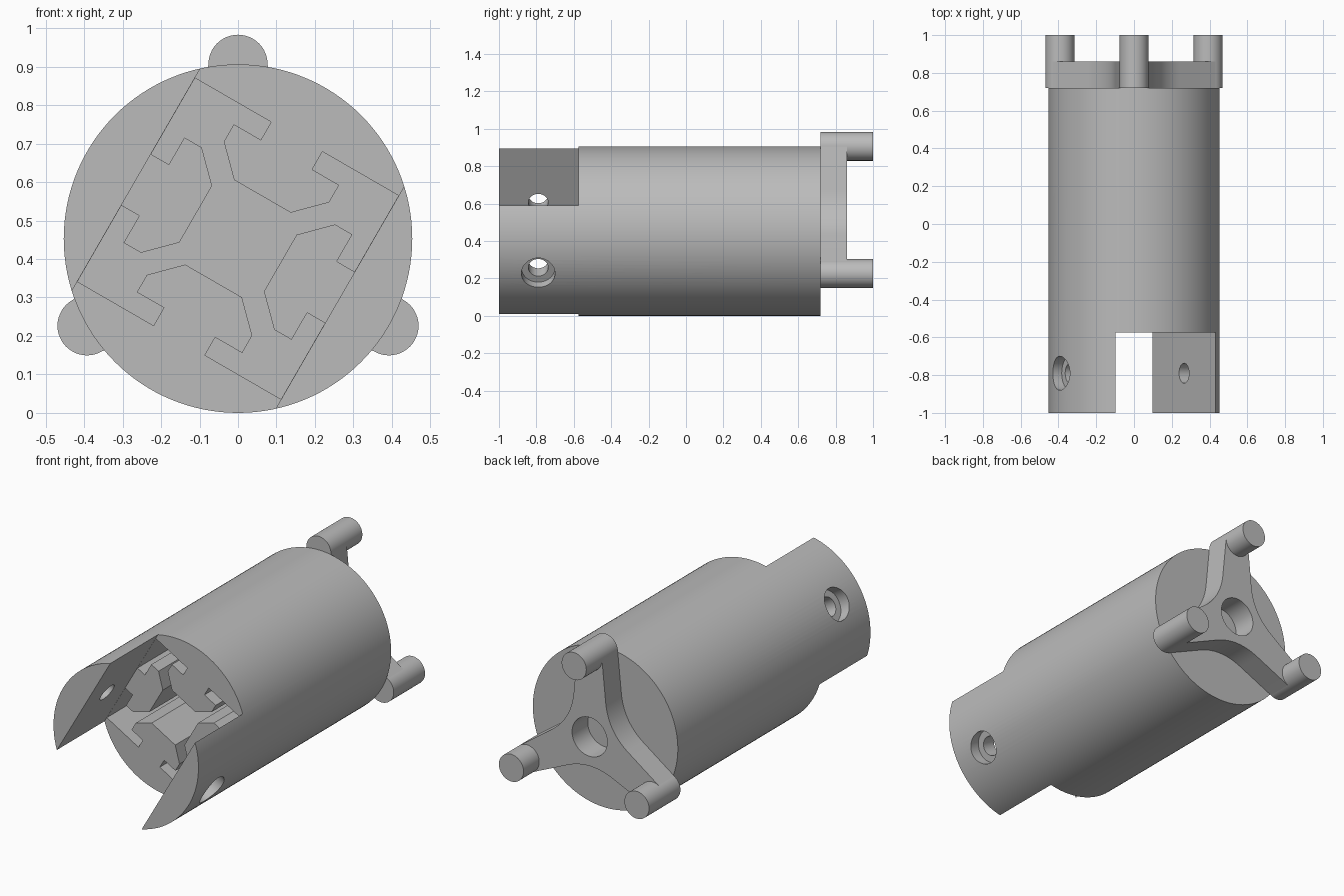
import bpy
import bmesh
from math import sin, cos, pi, radians
from mathutils import Vector, Matrix

cube = bpy.data.objects.get("Cube")
if cube:
    bpy.data.objects.remove(cube, do_unlink=True)

RADIUS = 0.453          # body radius, also its centre height
SHOULDER = -0.575       # where the front fork meets the body
BACK = 0.72             # rear face of the body
HALF = 0.306            # half width of the square socket
TILT = radians(-30)     # roll of the socket and fork

grey = bpy.data.materials.new("plain grey")
grey.use_nodes = True
grey.diffuse_color = (0.5, 0.5, 0.5, 1)
grey.node_tree.nodes["Principled BSDF"].inputs["Base Color"].default_value = (0.5, 0.5, 0.5, 1)


def turn(points, angle):
    rot = Matrix.Rotation(angle, 2)
    return [rot @ Vector(p) for p in points]


def circle(radius, count, centre=(0, 0)):
    return [(centre[0] + radius * cos(2 * pi * i / count),
             centre[1] + radius * sin(2 * pi * i / count)) for i in range(count)]


def prism(name, points, y0, y1):
    """Extrude an upright outline, given about the body axis, along y."""
    bm = bmesh.new()
    face = bm.faces.new([bm.verts.new((p[0], y0, p[1] + RADIUS)) for p in points])
    new = bmesh.ops.extrude_face_region(bm, geom=[face])["geom"]
    moved = [v for v in new if isinstance(v, bmesh.types.BMVert)]
    bmesh.ops.translate(bm, verts=moved, vec=(0, y1 - y0, 0))
    bmesh.ops.recalc_face_normals(bm, faces=bm.faces)
    mesh = bpy.data.meshes.new(name)
    bm.to_mesh(mesh)
    bm.free()
    mesh.materials.append(grey)
    obj = bpy.data.objects.new(name, mesh)
    bpy.context.collection.objects.link(obj)
    return obj


def activate(obj):
    bpy.ops.object.select_all(action='DESELECT')
    obj.select_set(True)
    bpy.context.view_layer.objects.active = obj


def cut(obj, cutter):
    mod = obj.modifiers.new("cut", 'BOOLEAN')
    mod.operation = 'DIFFERENCE'
    mod.solver = 'EXACT'
    mod.object = cutter
    activate(obj)
    bpy.ops.object.modifier_apply(modifier=mod.name)
    bpy.data.objects.remove(cutter, do_unlink=True)


def cross_bore(radius, start, end):
    """Cylinder cutter across the fork, between two distances from the axis."""
    mid = (start + end) / 2
    bpy.ops.mesh.primitive_cylinder_add(
        vertices=48, radius=radius, depth=end - start,
        location=(mid * cos(TILT), -0.79, RADIUS + mid * sin(TILT)),
        rotation=(0, pi / 2 - TILT, 0))
    obj = bpy.context.object
    obj.data.materials.append(grey)
    return obj


# Body with the open fork at the front
body = prism("body", circle(RADIUS, 128), -1, BACK)
slot = [(-HALF, -1), (HALF, -1), (HALF, 1), (-HALF, 1)]
cut(body, prism("slot_cutter", turn(slot, TILT), -1.2, SHOULDER))

# Blind socket with a keyed groove on each of its four sides
half_side = [(0.085, 0.127), (0.158, 0.2), (0.158, 0.252), (0.077, 0.252), (0.077, HALF - 0.0005)]
side = [(-a, b) for a, b in reversed(half_side)] + half_side
outline = []
for k in range(4):
    corner = [(-HALF + 0.0005, HALF - 0.0005)]
    outline += turn(corner + side, TILT - k * pi / 2)
cut(body, prism("socket_cutter", outline, SHOULDER - 0.1, 0.39))

# Screw holes with counterbores through both fork cheeks
cut(body, cross_bore(0.053, -0.6, 0.6))
cut(body, cross_bore(0.09, 0.39, 0.6))
cut(body, cross_bore(0.09, -0.6, -0.39))

# Three-armed rear plate with swept sides and a central hole
tip = Vector((0.077, RADIUS))
root = Vector((0.1, 0.22))
bend = Vector((0.133 * cos(pi / 6), 0.133 * sin(pi / 6)))
root_next = turn([(-root.x, root.y)], -2 * pi / 3)[0]
sweep = [root * (1 - t) ** 2 + bend * 2 * t * (1 - t) + root_next * t * t
         for t in [i / 16 for i in range(17)]]
arm = [(-tip.x, tip.y), tip] + sweep
star = []
for k in range(3):
    star += turn(arm, -k * 2 * pi / 3)
plate = prism("rear_plate", star, BACK, 0.86)
cut(plate, prism("hole_cutter", circle(0.11, 64), 0.6, 1))

# Pins at the ends of the arms
parts = [body, plate]
for k, name in enumerate(("top_pin", "right_pin", "left_pin")):
    angle = pi / 2 + k * 2 * pi / 3
    centre = (RADIUS * cos(angle), RADIUS * sin(angle))
    parts.append(prism(name, circle(0.077, 48, centre), BACK, 1))

for obj in parts:
    activate(obj)
    bpy.ops.object.shade_smooth_by_angle(angle=radians(25))
